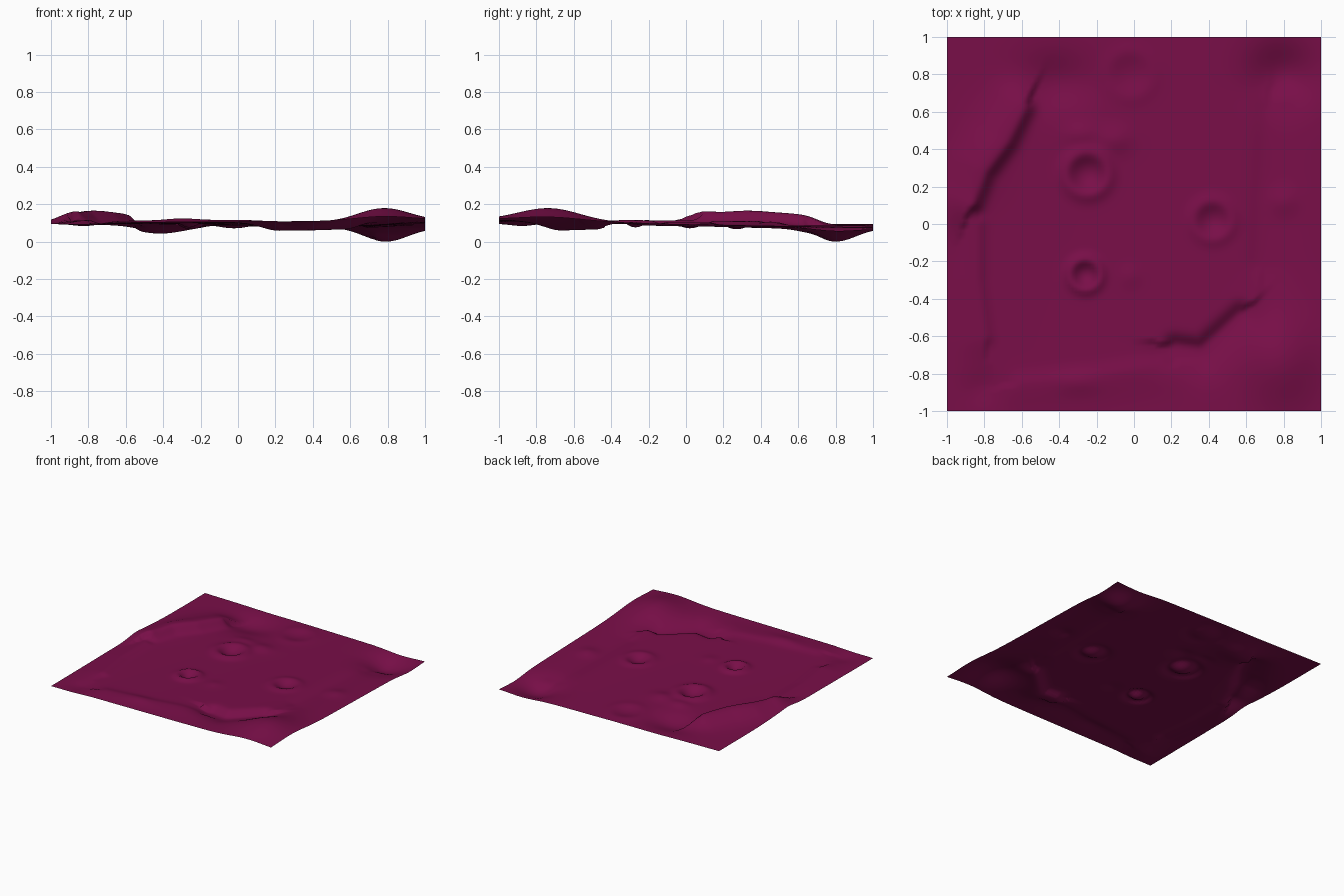
import bpy, bmesh, math
from mathutils import Vector

cube = bpy.data.objects.get("Cube")
if cube:
    bpy.data.objects.remove(cube, do_unlink=True)


def bell(d, width):
    return math.exp(-0.5 * (d / width) ** 2)


# Rounded hills (positive) and hollows (negative): x, y, width x, width y, height
MOUNDS = [
    (0.78, -0.73, 0.14, 0.17, 0.07),
    (0.79, 0.80, 0.12, 0.11, -0.075),
    (-0.42, 0.76, 0.14, 0.10, -0.045),
    (-0.80, 0.40, 0.10, 0.16, 0.015),
    (-0.28, 0.48, 0.06, 0.04, 0.015),
    (-0.10, 0.45, 0.06, 0.05, 0.018),
    (0.80, 0.12, 0.05, 0.05, 0.015),
    (0.80, 0.68, 0.05, 0.04, 0.012),
    (-0.02, -0.28, 0.04, 0.04, 0.008),
    (-0.82, -0.88, 0.06, 0.06, -0.012),
    (-0.30, -0.85, 0.08, 0.04, 0.010),
]

# Craters: x, y, rim radius, rim height, pit depth
CRATERS = [
    (-0.25, 0.27, 0.11, 0.022, 0.025),
    (-0.26, -0.27, 0.08, 0.022, 0.020),
    (0.42, 0.02, 0.10, 0.014, 0.022),
    (-0.02, 0.80, 0.12, 0.006, 0.012),
]

# Escarpments: path, width on its left side, width on its right side, height
SCARPS = [
    ([(-0.86, 0.12), (-0.80, 0.28), (-0.68, 0.44), (-0.59, 0.62)], 0.10, 0.035, 0.06),
    ([(0.22, -0.65), (0.36, -0.67), (0.46, -0.58), (0.57, -0.48)], 0.035, 0.09, -0.045),
    ([(-0.80, -0.60), (-0.84, -0.30), (-0.84, 0.00)], 0.08, 0.03, 0.020),
    ([(0.15, -0.76), (-0.20, -0.82), (-0.60, -0.86)], 0.09, 0.04, 0.014),
    ([(0.72, 0.60), (0.70, 0.20), (0.68, -0.20)], 0.10, 0.05, -0.012),
]


def scarp_height(p, path, left, right, height):
    best, side = 9.0, 1.0
    for a, b in zip(path, path[1:]):
        a, b = Vector(a), Vector(b)
        seg = b - a
        t = max(0.0, min(1.0, (p - a).dot(seg) / seg.length_squared))
        d = (p - a - seg * t).length
        if d < best:
            best = d
            side = seg.x * (p - a).y - seg.y * (p - a).x
    return height * bell(best, left if side > 0 else right)


def terrain(x, y):
    p = Vector((x, y))
    z = 0.102 - 0.012 * y * (1 + x)
    for cx, cy, wx, wy, h in MOUNDS:
        z += h * bell((x - cx) / wx, 1) * bell((y - cy) / wy, 1)
    for cx, cy, r, rim, pit in CRATERS:
        d = math.hypot(x - cx, y - cy)
        z += rim * bell(d - r, r * 0.28) - pit * bell(d, r * 0.5)
    for scarp in SCARPS:
        z += scarp_height(p, *scarp)
    return z


# Ground sheet
bm = bmesh.new()
bmesh.ops.create_grid(bm, x_segments=110, y_segments=110, size=1.0)
for v in bm.verts:
    v.co.z = terrain(v.co.x, v.co.y)
low = min(v.co.z for v in bm.verts)
for v in bm.verts:
    v.co.z -= low
for f in bm.faces:
    f.smooth = True
mesh = bpy.data.meshes.new("terrain_sheet")
bm.to_mesh(mesh)
bm.free()
sheet = bpy.data.objects.new("terrain_sheet", mesh)
bpy.context.collection.objects.link(sheet)

# Single ground colour
mat = bpy.data.materials.new("dark_magenta")
mat.use_nodes = True
colour = (0.19, 0.0045, 0.065, 1.0)
mat.diffuse_color = colour
for node in mat.node_tree.nodes:
    if node.type == "BSDF_PRINCIPLED":
        node.inputs["Base Color"].default_value = colour
mesh.materials.append(mat)
